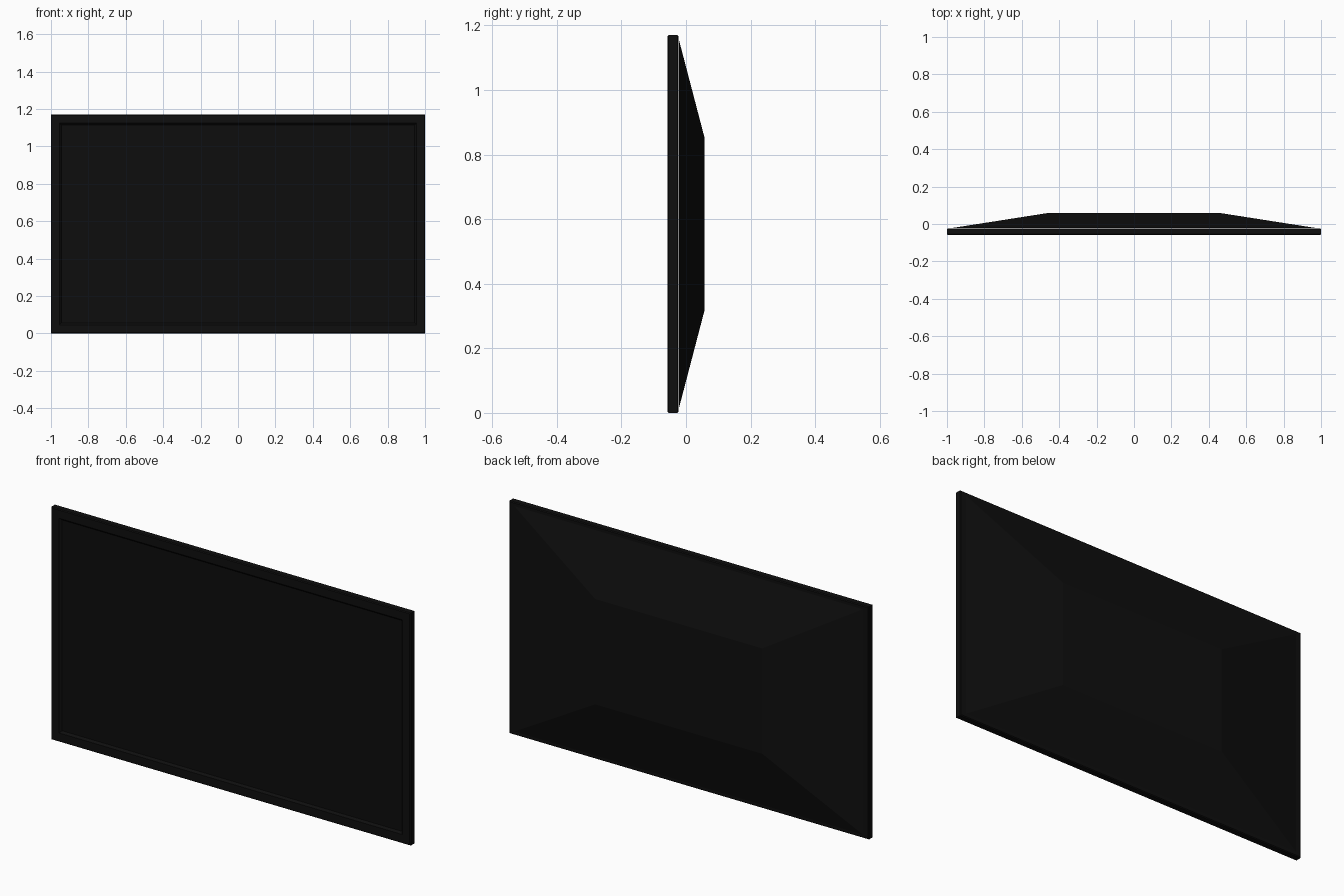
import bpy, bmesh

if "Cube" in bpy.data.objects:
    bpy.data.objects.remove(bpy.data.objects["Cube"])

W, H = 2.0, 1.17            # overall panel size
Y_FRONT, Y_REAR, Y_BACK = -0.058, -0.023, 0.058


def material(name, v):
    m = bpy.data.materials.new(name)
    m.diffuse_color = (v, v, v, 1)
    m.use_nodes = True
    m.node_tree.nodes["Principled BSDF"].inputs["Base Color"].default_value = m.diffuse_color
    return m


black = material("black plastic", 0.0045)
screen_black = material("screen black", 0.004)


def ring(bm, y, inset_x, inset_z):
    """Rectangle of vertices at depth y, inset from the panel outline."""
    x, z0, z1 = W / 2 - inset_x, inset_z, H - inset_z
    return [bm.verts.new(c) for c in ((-x, y, z0), (x, y, z0), (x, y, z1), (-x, y, z1))]


def lofted(name, sections, mats, first_mat=0):
    """Closed solid through a series of rectangles (y, inset x, inset z)."""
    bm = bmesh.new()
    rings = [ring(bm, *s) for s in sections]
    for a, b in zip(rings, rings[1:]):
        for i in range(4):
            j = (i + 1) % 4
            bm.faces.new((a[i], a[j], b[j], b[i]))
    bm.faces.new(rings[0]).material_index = first_mat
    bm.faces.new(rings[-1][::-1])
    bmesh.ops.recalc_face_normals(bm, faces=bm.faces)
    me = bpy.data.meshes.new(name)
    bm.to_mesh(me)
    bm.free()
    for m in mats:
        me.materials.append(m)
    ob = bpy.data.objects.new(name, me)
    bpy.context.collection.objects.link(ob)
    return ob


# Bezel with chamfered edges and a slightly recessed screen
c = 0.004
lofted("screen_frame", [
    (Y_FRONT + 0.010, 0.055, 0.055),
    (Y_FRONT, 0.045, 0.045),
    (Y_FRONT, c, c),
    (Y_FRONT + c, 0, 0),
    (Y_REAR - c, 0, 0),
    (Y_REAR, c, c),
], [black, screen_black], first_mat=1)

# Tapered rear housing, separated from the frame by a hairline gap
lofted("rear_housing", [
    (Y_REAR + 0.002, 0.03, 0.018),
    (Y_BACK, 0.535, 0.32),
], [black])
